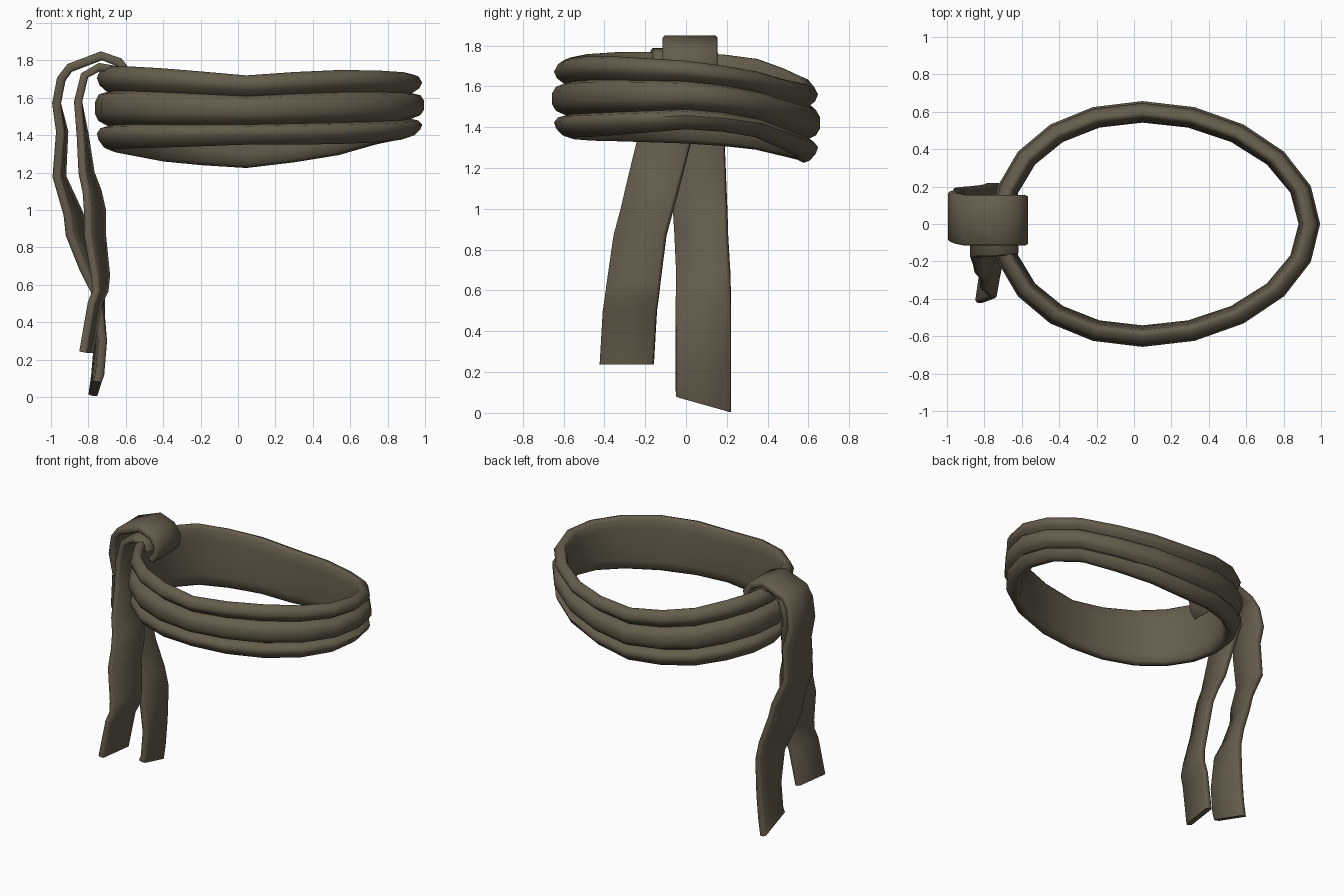
import bpy, bmesh, math
from mathutils import Vector

cube = bpy.data.objects.get("Cube")
if cube:
    bpy.data.objects.remove(cube, do_unlink=True)

cloth = bpy.data.materials.new("olive_brown_cloth")
cloth.use_nodes = True
colour = (0.13, 0.107, 0.07, 1)
cloth.diffuse_color = colour
shader = next(n for n in cloth.node_tree.nodes if n.type == 'BSDF_PRINCIPLED')
shader.inputs["Base Color"].default_value = colour
shader.inputs["Roughness"].default_value = 0.9


def loft(name, sections, closed, angle):
    """Bridge a list of equal-length point loops into one smooth object."""
    bm = bmesh.new()
    loops = [[bm.verts.new(p) for p in section] for section in sections]
    pairs = list(zip(loops, loops[1:]))
    if closed:
        pairs.append((loops[-1], loops[0]))
    else:
        bm.faces.new(loops[0])
        bm.faces.new(loops[-1])
    for a, b in pairs:
        for i in range(len(a)):
            j = (i + 1) % len(a)
            bm.faces.new((a[i], a[j], b[j], b[i]))
    bmesh.ops.recalc_face_normals(bm, faces=bm.faces)
    mesh = bpy.data.meshes.new(name)
    bm.to_mesh(mesh)
    bm.free()
    mesh.materials.append(cloth)
    obj = bpy.data.objects.new(name, mesh)
    bpy.context.collection.objects.link(obj)
    bpy.ops.object.select_all(action='DESELECT')
    obj.select_set(True)
    bpy.context.view_layer.objects.active = obj
    bpy.ops.object.shade_smooth_by_angle(angle=math.radians(angle))


def around(values, turn):
    """Interpolate between values spaced evenly around one full turn."""
    t = turn * len(values)
    i = int(t)
    k = t - i
    return values[i % len(values)] * (1 - k) + values[(i + 1) % len(values)] * k


# Waist band: three stacked folds outside, plain wall inside
# (height fraction, distance in from the outer edge)
fold_profile = [
    (1, .06), (.97, .03), (.87, .01), (.78, .025), (.7, .065),
    (.67, .02), (.58, 0), (.44, 0), (.35, .02), (.29, .07),
    (.265, .03), (.2, .01), (.12, .02), (.03, .05), (0, .08),
    (.04, .11), (.2, .115), (.5, .11), (.8, .1), (.95, .09), (1, .075)]
band_top = [1.725, 1.685, 1.62, 1.61, 1.67, 1.75,
            1.765, 1.77, 1.755, 1.72, 1.75, 1.745]
band_bottom = [1.39, 1.37, 1.275, 1.225, 1.25, 1.3,
               1.32, 1.33, 1.335, 1.35, 1.35, 1.365]

segments = 20
sections = []
for s in range(segments):
    turn = s / segments
    angle = turn * math.tau
    top, bottom = around(band_top, turn), around(band_bottom, turn)
    # The outline is egg-shaped, fuller towards the knot
    centre = .115 - .07 * math.sin(angle) ** 2
    sections.append([
        (centre + (.88 - inset) * math.cos(angle),
         (.657 - inset) * math.sin(angle),
         bottom + (top - bottom) * f) for f, inset in fold_profile])
loft("waist_band", sections, True, 60)


def strip(name, path, half_width, half_thick, end_tilt):
    """Sweep a flat rounded strip along (x, y, z, twist in degrees)."""
    outline = [(-1, -.5), (-.93, -1), (0, -1), (.93, -1), (1, -.5),
               (1, .5), (.93, 1), (0, 1), (-.93, 1), (-1, .5)]
    points = [Vector(p[:3]) for p in path]
    last = len(points) - 1
    rings = []
    for i, p in enumerate(points):
        tangent = points[min(i + 1, last)] - points[max(i - 1, 0)]
        twist = math.radians(path[i][3])
        across = Vector((math.sin(twist), math.cos(twist),
                         end_tilt if i == last else 0))
        normal = tangent.cross(across).normalized()
        rings.append([p + across * (u * half_width) + normal * (v * half_thick)
                      for u, v in outline])
    loft(name, rings, False, 60)


# Outer tail: wraps over the band, then hangs at the back
outer_path = [
    (-.635, .02, 1.62, 0), (-.6, .02, 1.66, 0), (-.59, .02, 1.73, 0),
    (-.635, .02, 1.79, 0), (-.73, .02, 1.825, 0), (-.9, .02, 1.76, 0),
    (-.945, .03, 1.7, 0), (-.97, .04, 1.57, 0), (-.94, .05, 1.42, 4),
    (-.955, .06, 1.18, 6), (-.88, .07, .98, 14), (-.86, .075, .87, 18),
    (-.79, .085, .68, 15), (-.745, .085, .55, 5), (-.735, .085, .3, -5),
    (-.75, .085, .12, -5), (-.765, .085, .045, -5)]
strip("outer_tail", outer_path, .135, .024, -.28)

# Inner tail: slips out under the knot and swings to the front
inner_path = [
    (-.64, -.03, 1.7, 0), (-.65, -.03, 1.75, 0), (-.74, -.04, 1.765, 0),
    (-.82, -.04, 1.72, 0), (-.855, -.05, 1.58, 0), (-.83, -.09, 1.4, 5),
    (-.81, -.14, 1.2, 10), (-.78, -.165, 1.1, 14), (-.765, -.19, 1.0, 18),
    (-.765, -.225, .87, 18), (-.735, -.255, .65, 14), (-.735, -.265, .57, 10),
    (-.765, -.275, .5, 8), (-.81, -.29, .24, 8)]
strip("inner_tail", inner_path, .133, .022, 0)
